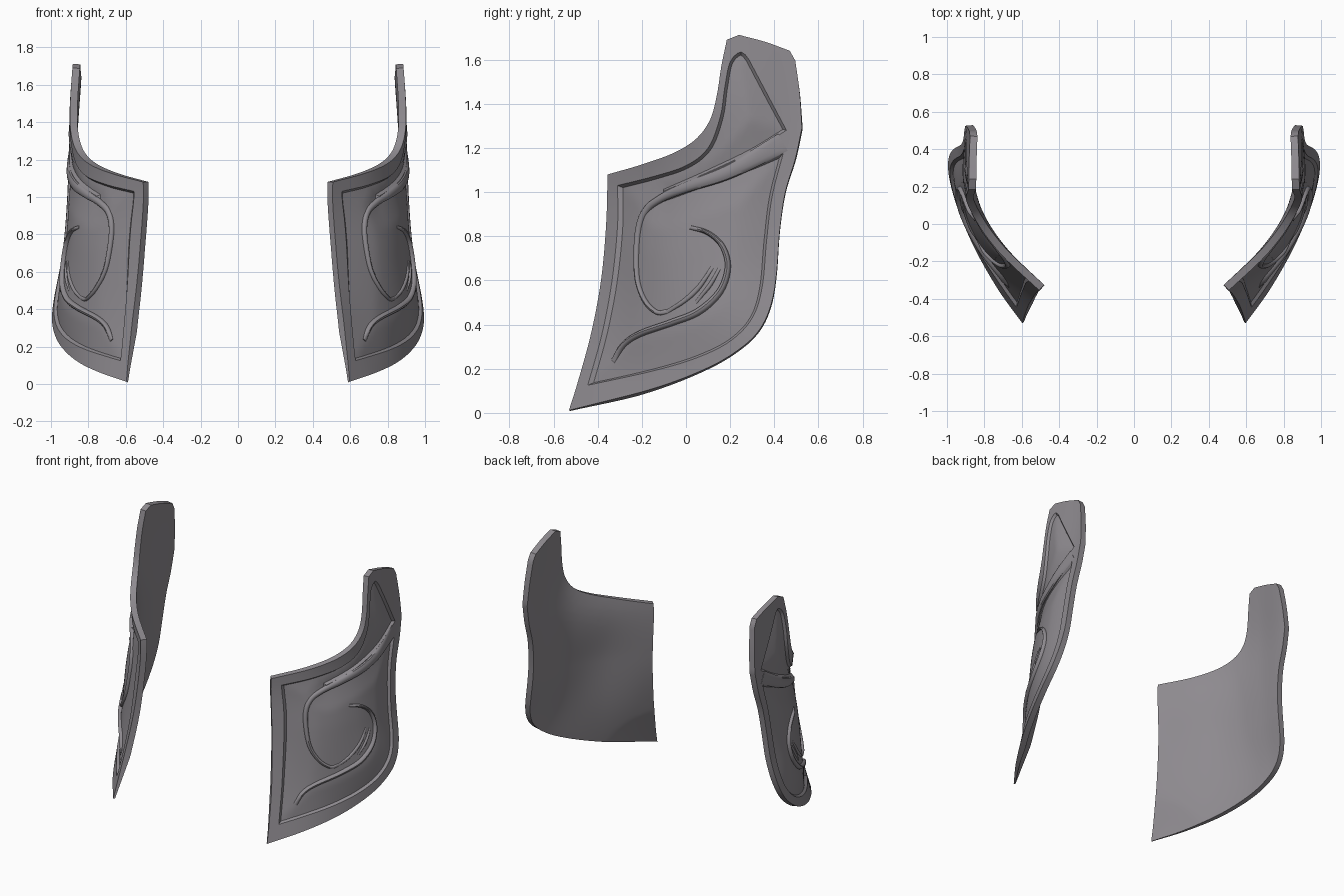
import bpy, bmesh, math
from mathutils import Vector
from mathutils.geometry import delaunay_2d_cdt

if "Cube" in bpy.data.objects:
    bpy.data.objects.remove(bpy.data.objects["Cube"])

mat = bpy.data.materials.new("warm_grey")
mat.diffuse_color = (0.27, 0.255, 0.275, 1)
mat.use_nodes = True
mat.node_tree.nodes["Principled BSDF"].inputs["Base Color"].default_value = mat.diffuse_color


def cat(a, b, c, d, t):
    return 0.5 * (2*b + (c-a)*t + (2*a-5*b+4*c-d)*t*t + (3*b-a-3*c+d)*t**3)


def chain(pts, step=0.025):
    """Smooth open chain through (y, z) points, without the last point."""
    p = [Vector(q) for q in pts]
    p = [2*p[0]-p[1]] + p + [2*p[-1]-p[-2]]
    out = []
    for i in range(1, len(p)-2):
        n = max(1, round((p[i+1]-p[i]).length / step))
        out += [cat(*p[i-1:i+3], k/n) for k in range(n)]
    return out


# Curved sheet: x for y = -0.55..0.45 (columns) and z = 0..1.75 (rows)
SHEET = [
    [.585, .745, .86, .94, .99, 1.01],
    [.46, .635, .805, .92, .985, 1.005],
    [.325, .552, .765, .88, .93, .94],
    [.29, .512, .715, .845, .90, .91],
    [.34, .56, .77, .88, .905, .895],
    [.60, .72, .82, .875, .88, .87]]


def interp(v, u):
    i = min(max(int(math.floor(u)), 0), len(v)-2)
    w = [2*v[0]-v[1]] + v + [2*v[-1]-v[-2]]
    return cat(*w[i:i+4], u-i)


def sheet_x(y, z):
    return interp([interp(r, (y+0.55)/0.2) for r in SHEET], z/0.35)


def frame(y, z):
    """Point on the sheet and its outward normal."""
    e = 0.01
    fy = (sheet_x(y+e, z)-sheet_x(y-e, z))/(2*e)
    fz = (sheet_x(y, z+e)-sheet_x(y, z-e))/(2*e)
    return Vector((sheet_x(y, z), y, z)), Vector((1, -fy, -fz)).normalized()


def thickness(p):
    """Plate thickness, thinning to the lower front corner."""
    return 0.04*min(1, .25 + (p-Vector((-.53, 0))).length/.4)


def inside(p, loop):
    hit = False
    for a, b in zip(loop, loop[1:]+loop[:1]):
        if (a.y > p.y) != (b.y > p.y) and p.x < a.x+(p.y-a.y)*(b.x-a.x)/(b.y-a.y):
            hit = not hit
    return hit


def dist(p, loop):
    best = 9.0
    for a, b in zip(loop, loop[1:]+loop[:1]):
        d = b-a
        t = min(max((p-a).dot(d)/d.length_squared, 0), 1)
        best = min(best, (p-a-d*t).length_squared)
    return math.sqrt(best)


def finish(bm, name):
    bmesh.ops.recalc_face_normals(bm, faces=bm.faces)
    me = bpy.data.meshes.new(name)
    bm.to_mesh(me)
    bm.free()
    me.materials.append(mat)
    ob = bpy.data.objects.new(name, me)
    bpy.context.collection.objects.link(ob)
    bpy.ops.object.select_all(action='DESELECT')
    ob.select_set(True)
    bpy.context.view_layer.objects.active = ob
    bpy.ops.object.shade_smooth_by_angle(angle=math.radians(35))
    ob.modifiers.new("both_sides", 'MIRROR').use_mirror_merge = False


# Plate outline: front edge, top edge, blade, back and bottom edge
outline = (
    chain([(-.53, .012), (-.49, .14), (-.43, .36), (-.385, .6), (-.362, .85), (-.355, 1.08)])
    + chain([(-.355, 1.08), (-.2, 1.125), (-.05, 1.18), (.05, 1.245), (.11, 1.33),
             (.14, 1.44), (.16, 1.57), (.185, 1.69)])
    + chain([(.185, 1.69), (.24, 1.712)]) + chain([(.24, 1.712), (.36, 1.68), (.47, 1.64)])
    + chain([(.47, 1.64), (.495, 1.595)]) + chain([(.495, 1.595), (.515, 1.45), (.525, 1.29)])
    + chain([(.525, 1.29), (.495, 1.15), (.45, 1.0), (.425, .83), (.41, .63), (.385, .49),
             (.335, .38), (.25, .295), (.1, .205), (-.15, .11), (-.53, .012)]))

# Recessed field inside the border, split by a tapering band at the back
recess = (
    chain([(-.445, .125), (-.38, .36), (-.335, .6), (-.31, .85), (-.31, 1.03)])
    + chain([(-.31, 1.03), (-.15, 1.07), (0, 1.12), (.1, 1.2), (.155, 1.34), (.175, 1.47),
             (.2, 1.59), (.25, 1.635), (.285, 1.60)])
    + chain([(.285, 1.60), (.37, 1.44), (.455, 1.28)])
    + chain([(.455, 1.28), (.3, 1.185), (.1, 1.09), (-.1, 1.005)])
    + chain([(-.1, 1.005), (-.1, .975)])
    + chain([(-.1, .975), (.1, 1.045), (.3, 1.115), (.44, 1.175)])
    + chain([(.44, 1.175), (.39, .98), (.365, .78), (.345, .57), (.3, .43), (.2, .325),
             (.05, .25), (-.15, .19), (-.445, .125)]))
floor_loop = []
for i, p in enumerate(recess):
    d1, d2 = (p-recess[i-1]).normalized(), (recess[(i+1) % len(recess)]-p).normalized()
    m = (d1+d2).normalized()
    side = Vector((m.y, -m.x))
    floor_loop.append(p + side*0.012/max(0.5, m.dot(d1)))


def depth(p):
    """Step down at the border, rising gently towards the middle."""
    if not inside(p, recess):
        return 0.0
    d = dist(p, recess)
    return 0.016*min(d/0.011, 1) - 0.018*min(max(d-0.012, 0)/0.13, 1)


def side_plate():
    pts, edges = [], []
    for loop in (outline, recess, floor_loop):
        s, n = len(pts), len(loop)
        pts += loop
        edges += [(s+i, s+(i+1) % n) for i in range(n)]
    for i in range(45):
        for j in range(70):
            p = Vector((-.54+i*.025+(j % 2)*.0125, j*.025))
            if inside(p, outline) and dist(p, outline) > .014 and dist(p, recess) > .022:
                pts.append(p)
    co, _, tris, *_ = delaunay_2d_cdt(pts, edges, [], 1, 1e-5)
    bm = bmesh.new()
    outer, inner = [], []
    for q in co:
        p, n = frame(q.x, q.y)
        outer.append(bm.verts.new(p - n*depth(q)))
        inner.append(bm.verts.new(p - n*thickness(q)))
    count = {}
    for t in tris:
        bm.faces.new([outer[i] for i in t])
        bm.faces.new([inner[i] for i in reversed(t)])
        for a, b in zip(t, list(t[1:])+[t[0]]):
            count.setdefault(frozenset((a, b)), []).append((a, b))
    for pair in count.values():
        if len(pair) == 1:
            a, b = pair[0]
            bm.faces.new([outer[b], outer[a], inner[a], inner[b]])
    finish(bm, "side_plate")


def ridge(name, pts, w0, w1, w2, high, ease=.2):
    """Rounded raised line on the sheet; widths at start, middle and end."""
    path = chain(pts, .015) + [Vector(pts[-1])]
    deep = [depth(q) for q in path]
    pos = []
    for i, q in enumerate(path):
        p, n = frame(q.x, q.y)
        near = deep[max(i-5, 0):i+6]
        pos.append((p - n*sum(near)/len(near), n))
    bm = bmesh.new()
    rings, last = [], len(pos)-1
    for i, (p, n) in enumerate(pos):
        t = (pos[min(i+1, last)][0]-pos[max(i-1, 0)][0]).normalized()
        b = n.cross(t).normalized()
        s = 2*i/last
        w = w0+(w1-w0)*s if s < 1 else w1+(w2-w1)*(s-1)
        h = high*min(1, .15+i*ease, .15+(last-i)*.2)
        rings.append([bm.verts.new(p + b*w*math.cos(k*math.pi/6) + n*h*math.sin(k*math.pi/6))
                      for k in range(12)])
    for r, s in zip(rings, rings[1:]):
        for k in range(12):
            bm.faces.new([r[k], r[(k+1) % 12], s[(k+1) % 12], s[k]])
    bm.faces.new(rings[0])
    bm.faces.new(rings[-1])
    finish(bm, name)


side_plate()
# Band running from the back edge into a hooked loop
ridge("hooked_ridge", [(.44, 1.225), (.2, 1.095), (0, 1.022), (-.12, .97), (-.19, .91),
                       (-.222, .8), (-.222, .62), (-.185, .51), (-.13, .455), (-.085, .46)],
      .045, .018, .01, .016, .06)
# Long curl sweeping down to the front
ridge("curl_ridge", [(.02, .84), (.1, .815), (.165, .755), (.19, .66), (.155, .55), (.06, .46),
                     (-.06, .41), (-.2, .36), (-.28, .31), (-.335, .235)],
      .009, .017, .013, .02)
# Two short strokes inside the curl
ridge("long_stroke", [(.12, .66), (.06, .57), (-.01, .505), (-.09, .455)], .008, .012, .008, .01)
ridge("short_stroke", [(.152, .655), (.11, .58), (.045, .5)], .007, .01, .007, .01)
